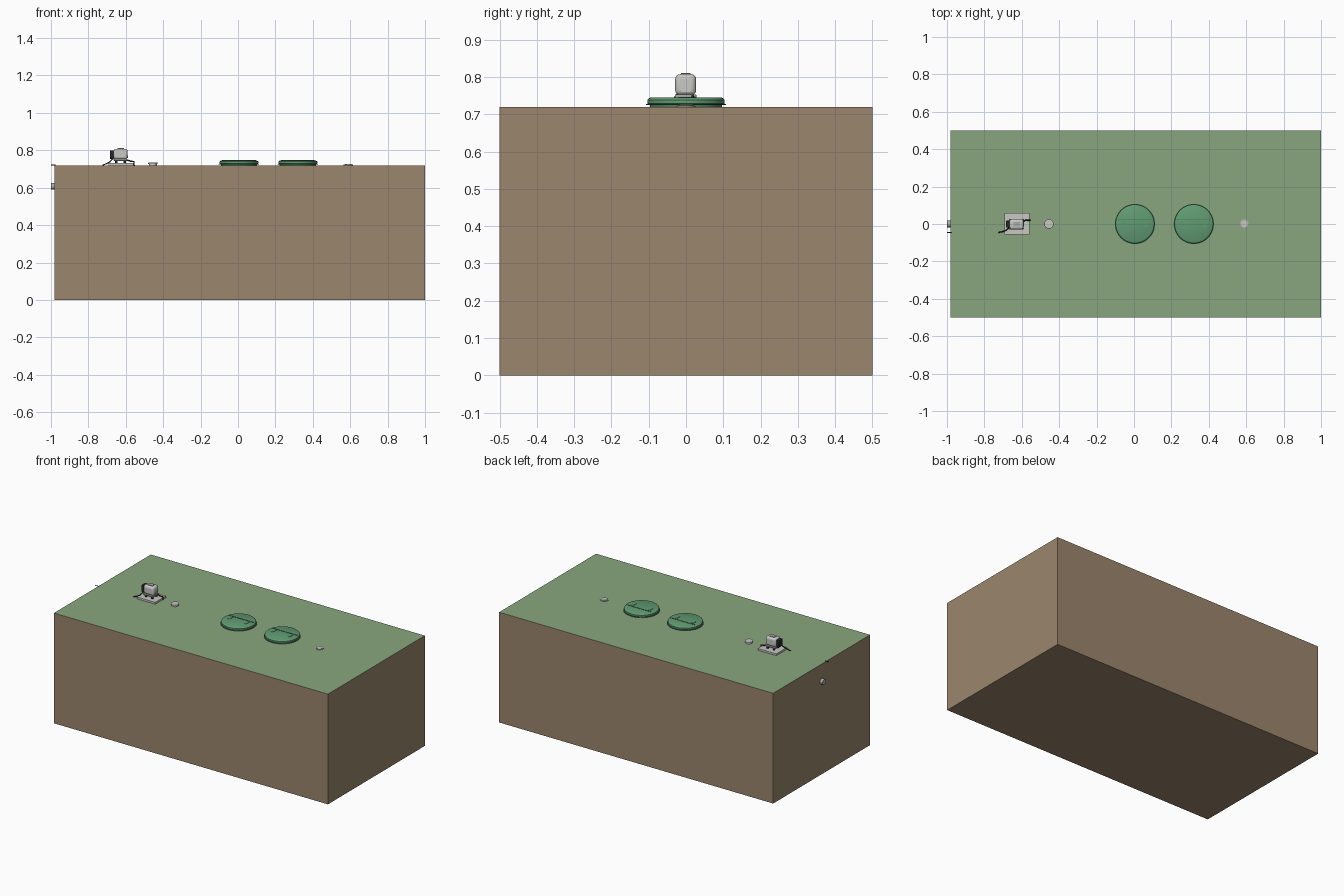
import bpy
import math
from mathutils import Vector

cube = bpy.data.objects.get("Cube")
if cube:
    bpy.data.objects.remove(cube, do_unlink=True)

TOP = 0.72


def material(name, r, g, b):
    m = bpy.data.materials.new(name)
    m.use_nodes = True
    m.diffuse_color = (r, g, b, 1)
    m.node_tree.nodes["Principled BSDF"].inputs["Base Color"].default_value = (r, g, b, 1)
    return m


soil = material("soil brown", 0.33, 0.24, 0.155)
grass = material("grass green", 0.25, 0.38, 0.21)
lid_green = material("lid green", 0.12, 0.33, 0.17)
rim_green = material("rim green", 0.07, 0.20, 0.10)
light_grey = material("light grey", 0.58, 0.58, 0.56)
mid_grey = material("mid grey", 0.40, 0.40, 0.38)
black = material("black rubber", 0.02, 0.02, 0.02)


def box(name, lo, hi, mat, bevel=0.0):
    lo, hi = Vector(lo), Vector(hi)
    bpy.ops.mesh.primitive_cube_add(size=1, location=(lo + hi) / 2)
    o = bpy.context.object
    o.name = name
    o.scale = hi - lo
    bpy.ops.object.transform_apply(location=False, rotation=False, scale=True)
    o.data.materials.append(mat)
    if bevel:
        mod = o.modifiers.new("rounding", "BEVEL")
        mod.width = bevel
        mod.segments = 4
        bpy.ops.object.shade_smooth_by_angle()
    return o


def lathe(name, profile, loc, mat, sides=48, axis="Z"):
    """Spin an (r, z) profile around its axis and cap both ends."""
    verts, faces = [], []
    for r, z in profile:
        for i in range(sides):
            a = math.tau * i / sides
            verts.append((r * math.cos(a), r * math.sin(a), z))
    for k in range(len(profile) - 1):
        for i in range(sides):
            j = (i + 1) % sides
            a, b = k * sides, (k + 1) * sides
            faces.append((a + i, a + j, b + j, b + i))
    faces.append(tuple(reversed(range(sides))))
    faces.append(tuple(range(len(verts) - sides, len(verts))))
    me = bpy.data.meshes.new(name)
    me.from_pydata(verts, [], faces)
    o = bpy.data.objects.new(name, me)
    bpy.context.collection.objects.link(o)
    o.location = loc
    if axis == "X":
        o.rotation_euler = (0, math.pi / 2, 0)
    me.materials.append(mat)
    bpy.ops.object.select_all(action="DESELECT")
    o.select_set(True)
    bpy.context.view_layer.objects.active = o
    bpy.ops.object.shade_smooth_by_angle()
    return o


def tube(name, points, radius, mat):
    cu = bpy.data.curves.new(name, "CURVE")
    cu.dimensions = "3D"
    cu.bevel_depth = radius
    cu.bevel_resolution = 2
    cu.use_fill_caps = True
    sp = cu.splines.new("POLY")
    sp.points.add(len(points) - 1)
    for p, co in zip(sp.points, points):
        p.co = (*co, 1)
    cu.materials.append(mat)
    o = bpy.data.objects.new(name, cu)
    bpy.context.collection.objects.link(o)
    return o


# Ground block with grass on its upper face
ground = box("ground_block", (-0.98, -0.5, 0), (1, 0.5, TOP), soil)
ground.data.materials.append(grass)
for f in ground.data.polygons:
    f.material_index = 1 if f.normal.z > 0.5 else 0

# Two access hatches: riser, overhanging lid, rim ring and raised ribs
for side, x in (("first", 0.005), ("second", 0.32)):
    lathe(side + "_hatch_riser", [(0.097, 0), (0.097, 0.008)], (x, 0, TOP), rim_green)
    lathe(side + "_hatch_lid",
          [(0.1, 0.006), (0.104, 0.009), (0.104, 0.019), (0.1, 0.023), (0.096, 0.025)],
          (x, 0, TOP), lid_green)
    lathe(side + "_hatch_rim", [(0.108, 0.005), (0.108, 0.008)], (x, 0, TOP), rim_green)
    z = TOP + 0.025
    box(side + "_hatch_cross_rib", (x - 0.09, 0.023, z), (x + 0.09, 0.027, z + 0.002), rim_green)
    for s in (-1, 1):
        box(side + "_hatch_handle", (x + s * 0.06 - 0.008, -0.02, z),
            (x + s * 0.06 + 0.008, 0.015, z + 0.002), lid_green)

# Small caps set in the grass
lathe("vent_cap", [(0.021, 0), (0.021, 0.006), (0.025, 0.007), (0.025, 0.013), (0.022, 0.015)],
      (-0.455, 0, TOP), light_grey, 24)
lathe("inlet_collar", [(0.025, 0), (0.025, 0.003), (0.022, 0.004)],
      (0.59, 0, TOP), mid_grey, 24)
lathe("inlet_cover", [(0.018, 0), (0.018, 0.006)], (0.59, 0, TOP), light_grey, 24)

# Air pump on its slab
box("pump_slab", (-0.693, -0.055, TOP), (-0.56, 0.058, TOP + 0.012), light_grey)
for s in (-1, 1):
    for x in (-0.65, -0.605):
        lathe("pump_foot", [(0.007, 0), (0.007, 0.015)],
              (x, s * 0.02, TOP + 0.012), black, 12)
box("pump_tray", (-0.665, -0.03, TOP + 0.024), (-0.592, 0.028, TOP + 0.034), mid_grey, 0.003)
box("pump_body", (-0.665, -0.029, TOP + 0.032), (-0.59, 0.027, TOP + 0.088), light_grey, 0.013)
box("pump_top_plate", (-0.645, -0.014, TOP + 0.086), (-0.61, 0.012, TOP + 0.091), mid_grey)
box("pump_end_label", (-0.591, -0.014, TOP + 0.04), (-0.588, 0.012, TOP + 0.052), light_grey)
box("pump_filter", (-0.685, -0.02, TOP + 0.034), (-0.664, 0.018, TOP + 0.08), black, 0.004)

# Pump hose and cable lying near the slab
tube("pump_cable", [(-0.67, -0.022, TOP + 0.036), (-0.685, -0.034, TOP + 0.018),
                    (-0.705, -0.042, TOP + 0.008), (-0.725, -0.045, TOP)], 0.003, black)
tube("pump_hose", [(-0.6, 0.018, TOP + 0.03), (-0.575, 0.019, TOP + 0.022),
                   (-0.556, 0.02, TOP + 0.02), (-0.556, 0.02, TOP)], 0.004, black)

# Outlet pipe and cable end on the end wall
lathe("outlet_pipe", [(0.018, 0), (0.018, 0.02)], (-1, 0, 0.608), mid_grey, 24, "X")
tube("cable_end", [(-1, -0.045, TOP + 0.002), (-0.975, -0.045, TOP + 0.002)], 0.002, black)
